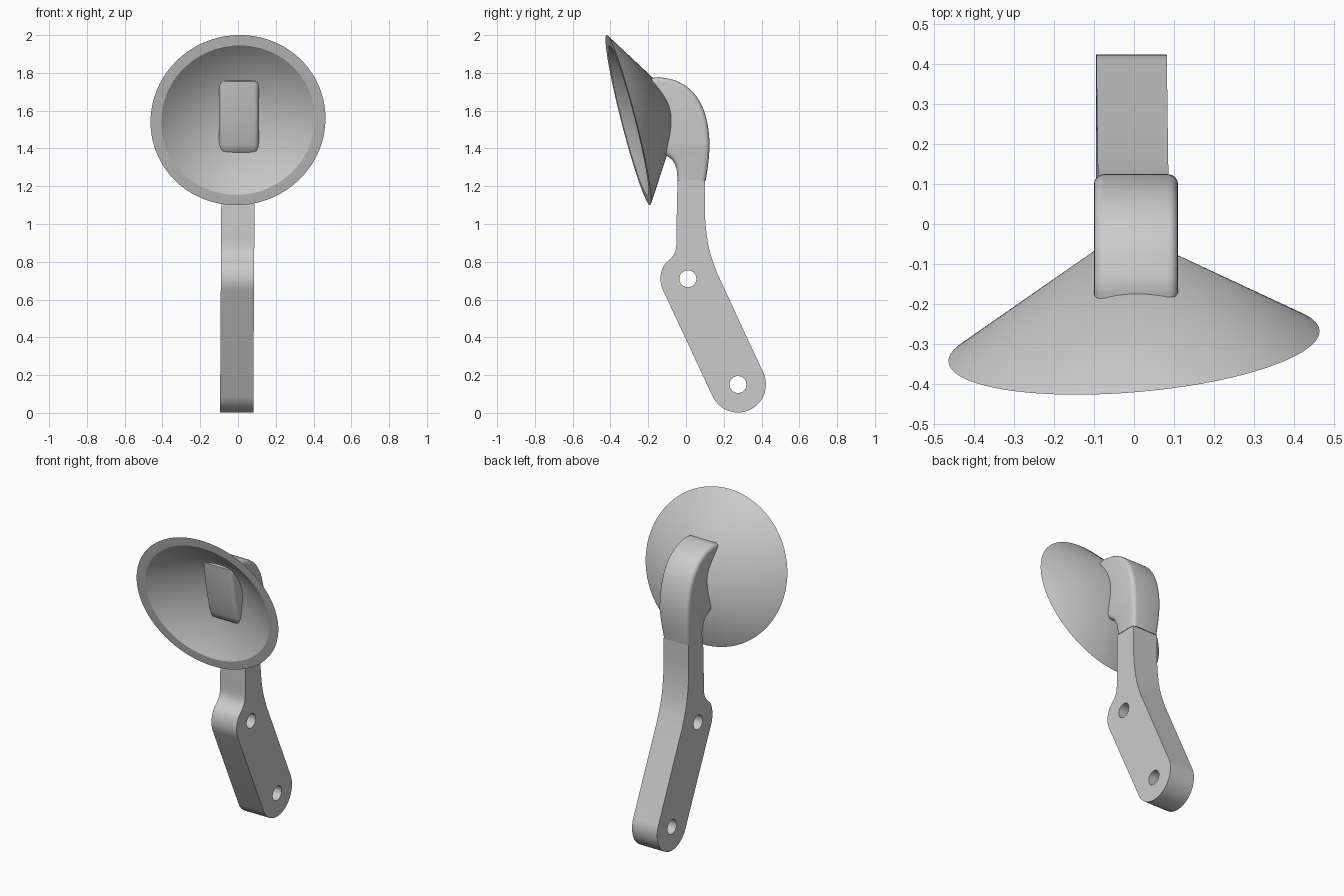
import bpy, bmesh, math
from mathutils import Vector, Matrix

cube = bpy.data.objects.get("Cube")
if cube:
    bpy.data.objects.remove(cube, do_unlink=True)

grey = bpy.data.materials.new("plain_grey")
grey.use_nodes = True
grey.diffuse_color = (0.6, 0.6, 0.6, 1)
grey.node_tree.nodes["Principled BSDF"].inputs["Base Color"].default_value = (0.6, 0.6, 0.6, 1)


def finish(name, mesh, angle=30):
    """Link a mesh as a shaded object."""
    mesh.materials.clear()
    mesh.materials.append(grey)
    obj = bpy.data.objects.new(name, mesh)
    bpy.context.collection.objects.link(obj)
    bpy.ops.object.select_all(action='DESELECT')
    obj.select_set(True)
    bpy.context.view_layer.objects.active = obj
    bpy.ops.object.shade_smooth_by_angle(angle=math.radians(angle))
    return obj


def arc(cy, cz, r, start, end, n):
    """Points of an arc, angles in degrees."""
    angles = [math.radians(start + (end - start) * i / n) for i in range(n + 1)]
    return [(cy + r * math.cos(a), cz + r * math.sin(a)) for a in angles]


def spline(points, steps=5):
    """Smooth curve through the points."""
    p = [Vector(q) for q in points]
    p = [2 * p[0] - p[1]] + p + [2 * p[-1] - p[-2]]
    out = []
    for a, b, c, d in zip(p, p[1:], p[2:], p[3:]):
        for i in range(steps):
            t = i / steps
            out.append(0.5 * (2 * b + (c - a) * t + (2 * a - 5 * b + 4 * c - d) * t * t
                              + (3 * b - a - 3 * c + d) * t ** 3))
    return [tuple(q) for q in out + [p[-2]]]


# Lever plate: side outline with two round holes, extruded across the width
upper, lower = (0.01, 0.71), (0.275, 0.15)
outline = spline([(-.045, 1.23), (-.05, 1.0), (-.052, .88), (-.07, .83), (-.11, .79)])
outline += arc(*upper, 0.145, 150, 205, 10)
outline += arc(*lower, 0.148, 205, 385, 32)
outline += spline([(.165, .74), (.13, .84), (.11, .94), (.1, 1.06), (.1, 1.23)])
curve = bpy.data.curves.new("plate_outline", 'CURVE')
curve.dimensions = '2D'
curve.fill_mode = 'BOTH'
curve.extrude = 0.088
for loop in (outline, arc(*upper, .045, 0, 348.75, 31), arc(*lower, .045, 0, 348.75, 31)):
    s = curve.splines.new('POLY')
    s.points.add(len(loop) - 1)
    for point, (y, z) in zip(s.points, loop):
        point.co = (y, z, 0, 1)
    s.use_cyclic_u = True
helper = bpy.data.objects.new("plate_outline", curve)
bpy.context.collection.objects.link(helper)
graph = bpy.context.evaluated_depsgraph_get()
plate = bpy.data.meshes.new_from_object(helper.evaluated_get(graph))
bpy.data.objects.remove(helper, do_unlink=True)
bm = bmesh.new()
bm.from_mesh(plate)
bmesh.ops.remove_doubles(bm, verts=bm.verts, dist=1e-5)
for v in bm.verts:
    x, y, z = v.co.z, v.co.x, v.co.y
    v.co = (x - 0.006 * (1.2 - z), y, z)   # slight lean
bmesh.ops.recalc_face_normals(bm, faces=bm.faces)
bm.to_mesh(plate)
bm.free()
finish("lever_plate", plate)

# Elbow cap: curved block with rounded edges that pierces the dish
front = spline([(-.22, 1.755), (-.205, 1.65), (-.175, 1.5), (-.14, 1.385)], 3)
under = spline([(-.10, 1.36), (-.07, 1.335), (-.05, 1.29), (-.045, 1.23)], 4)
back = spline([(.105, 1.23), (.12, 1.34), (.124, 1.44), (.112, 1.54), (.08, 1.635),
               (.025, 1.71), (-.05, 1.757), (-.13, 1.776), (-.17, 1.775)])
bm = bmesh.new()
face = bm.faces.new([bm.verts.new((-0.105, y, z)) for y, z in front + under + back])
side = bmesh.ops.extrude_face_region(bm, geom=[face])
for v in (g for g in side["geom"] if isinstance(g, bmesh.types.BMVert)):
    v.co.x = 0.105
bmesh.ops.recalc_face_normals(bm, faces=bm.faces)
rim_edges = [e for e in bm.edges
             if abs(e.verts[0].co.x - e.verts[1].co.x) < 1e-4
             and max(v.co.z for v in e.verts) > 1.231]
bmesh.ops.bevel(bm, geom=rim_edges, offset=0.025, segments=4, profile=0.5,
                affect='EDGES', clamp_overlap=True)
for height in (1.3, 1.42):
    bmesh.ops.bisect_plane(bm, geom=bm.verts[:] + bm.edges[:] + bm.faces[:],
                           plane_co=(0, 0, height), plane_no=(0, 0, 1))
for v in bm.verts:                          # narrow the neck to meet the plate
    t = min(max((v.co.z - 1.23) / 0.19, 0), 1)
    v.co.x = v.co.x * (0.87 + 0.13 * t) + 0.005 * t
cap = bpy.data.meshes.new("elbow_cap")
bm.to_mesh(cap)
bm.free()
finish("elbow_cap", cap, 40)

# Dish: hollow cone with a flat rim, tipped down and turned slightly
axis = Vector((-0.083, 0.965, 0.247)).normalized()
place = Matrix.Translation((0, -0.305, 1.55)) @ axis.to_track_quat('Z', 'Y').to_matrix().to_4x4()
bm = bmesh.new()
profile = [bm.verts.new((r, 0, d)) for r, d in ((0, .3), (.465, 0), (.408, 0), (0, .262))]
edges = [bm.edges.new(pair) for pair in zip(profile, profile[1:])]
bmesh.ops.spin(bm, geom=profile + edges, cent=(0, 0, 0), axis=(0, 0, 1),
               angle=math.tau, steps=72, use_merge=True)
bmesh.ops.remove_doubles(bm, verts=bm.verts, dist=1e-5)
bmesh.ops.recalc_face_normals(bm, faces=bm.faces)
bmesh.ops.transform(bm, matrix=place, verts=bm.verts)
dish = bpy.data.meshes.new("dish")
bm.to_mesh(dish)
bm.free()
finish("dish", dish)
